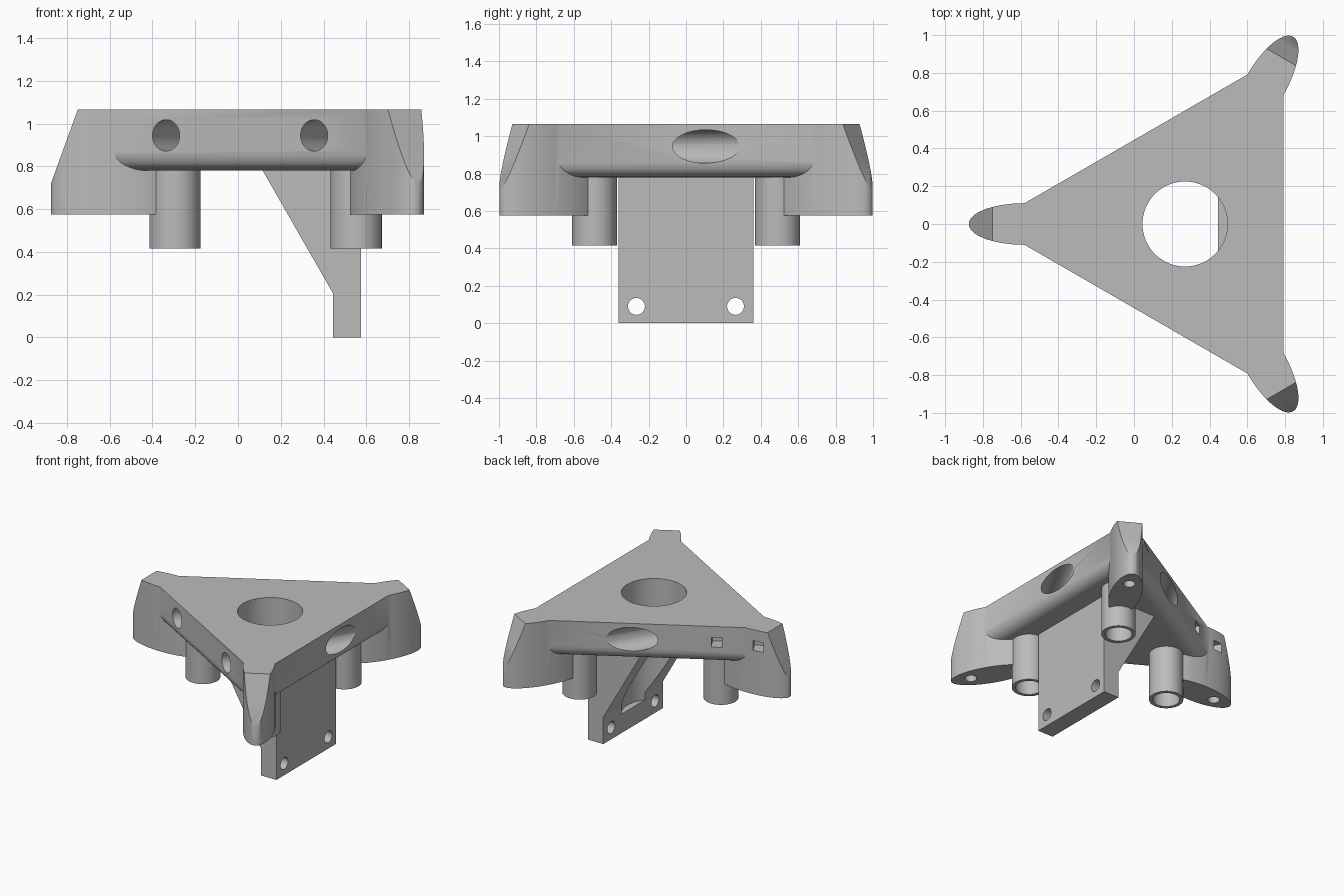
import bpy, bmesh, math
from mathutils import Vector

if "Cube" in bpy.data.objects:
    bpy.data.objects.remove(bpy.data.objects["Cube"], do_unlink=True)

CX = 0.27                 # centre of the triangular frame
TOP, UNDER, LEG_Z = 1.065, 0.78, 0.575
SPOKES = [math.radians(a) for a in (180, 60, -60)]

grey = bpy.data.materials.new("plain_grey")
grey.use_nodes = True
colour = (0.5, 0.5, 0.5, 1)
grey.diffuse_color = colour
grey.node_tree.nodes["Principled BSDF"].inputs["Base Color"].default_value = colour


def polar(angle, along, across=0.0, z=0.0):
    """Point measured from the frame centre along a spoke direction."""
    c, s = math.cos(angle), math.sin(angle)
    return Vector((CX + along * c - across * s, along * s + across * c, z))


def make(name, bm):
    bmesh.ops.recalc_face_normals(bm, faces=bm.faces[:])
    mesh = bpy.data.meshes.new(name)
    bm.to_mesh(mesh)
    bm.free()
    mesh.materials.append(grey)
    ob = bpy.data.objects.new(name, mesh)
    bpy.context.collection.objects.link(ob)
    return ob


def prism(points, offset):
    """Closed prism from an outline and an extrusion vector."""
    bm = bmesh.new()
    face = bm.faces.new([bm.verts.new(p) for p in points])
    new = bmesh.ops.extrude_face_region(bm, geom=[face])["geom"]
    bmesh.ops.translate(bm, vec=offset,
                        verts=[v for v in new if isinstance(v, bmesh.types.BMVert)])
    return bm


def rod(name, start, end, r1, r2=None, sides=64):
    """Cylinder or cone between two points."""
    start, end = Vector(start), Vector(end)
    axis = end - start
    bm = bmesh.new()
    bmesh.ops.create_cone(bm, cap_ends=True, segments=sides, radius1=r1,
                          radius2=r1 if r2 is None else r2, depth=axis.length)
    bm.transform(axis.to_track_quat('Z', 'Y').to_matrix().to_4x4())
    bmesh.ops.translate(bm, vec=(start + end) / 2, verts=bm.verts[:])
    return make(name, bm)


def combine(target, tools, operation='DIFFERENCE'):
    bpy.context.view_layer.objects.active = target
    for tool in tools:
        mod = target.modifiers.new("join", 'BOOLEAN')
        mod.operation, mod.solver, mod.object = operation, 'EXACT', tool
        bpy.ops.object.modifier_apply(modifier=mod.name)
        bpy.data.objects.remove(tool, do_unlink=True)


def finish(ob):
    bpy.ops.object.select_all(action='DESELECT')
    ob.select_set(True)
    bpy.context.view_layer.objects.active = ob
    bpy.ops.object.shade_smooth_by_angle(angle=math.radians(30))


# Triangular frame with clipped corners and a rounded lower rim
outline = [polar(a, 0.85, side, UNDER) for a in reversed(SPOKES) for side in (-0.11, 0.11)]
bm = prism(outline, Vector((0, 0, TOP - UNDER)))
rim = [e for e in bm.edges if all(v.co.z < UNDER + 0.01 for v in e.verts)]
bmesh.ops.bevel(bm, geom=rim, offset=0.09, segments=8, profile=0.5, affect='EDGES')
frame = make("triangular_frame", bm)


# Oval corner legs, trimmed by a sloping outer face
def leg(angle):
    steps = [math.tau * i / 64 for i in range(64)]
    ring = [polar(angle, 0.85 + 0.295 * math.cos(t), 0.11 * math.sin(t), LEG_Z) for t in steps]
    bm = prism(ring, Vector((0, 0, TOP - LEG_Z)))
    out = polar(angle, 1) - polar(angle, 0)
    cut = bmesh.ops.bisect_plane(bm, geom=bm.verts[:] + bm.edges[:] + bm.faces[:],
                                 plane_co=polar(angle, 1.02, 0, TOP),
                                 plane_no=out * 0.345 + Vector((0, 0, 0.125)),
                                 clear_outer=True)
    edges = [g for g in cut["geom_cut"] if isinstance(g, bmesh.types.BMEdge)]
    bmesh.ops.holes_fill(bm, edges=edges)
    return make("corner_leg", bm)


combine(frame, [leg(a) for a in SPOKES], 'UNION')

# Central opening, screw holes, post sockets and angled side channels
cutters = [rod("cut", (CX, 0, 0.5), (CX, 0, 1.3), 0.225, sides=96)]
for a in SPOKES:
    cutters.append(rod("cut", polar(a, 1, 0, 0.5), polar(a, 1, 0, 0.74), 0.042, sides=32))
    cutters.append(rod("cut", polar(a, 0.565, 0, 0.3), polar(a, 0.565, 0, 0.84), 0.095))
for side in (-0.4, 0.4):
    cutters.append(rod("cut", polar(SPOKES[1], -0.56, side, 0.945),
                       polar(SPOKES[1], 0.56, side, 0.945), 0.0725, 0.093))


# Two square sockets on the rear face beside one leg
def socket(x, y):
    normal = Vector((-0.5, 0.866, 0))
    u, w = Vector((0.866, 0.5, 0)) * 0.037, Vector((0, 0, 0.037))
    base = Vector((x, y, 0.945)) - normal * 0.1
    return make("cut", prism([base + u + w, base - u + w, base - u - w, base + u - w],
                             normal * 0.2))


cutters += [socket(-0.405, 0.21), socket(-0.68, 0.10)]
combine(frame, cutters)
finish(frame)

# Hollow round posts under the frame
for name, a in zip(("right_post", "back_left_post", "front_left_post"), SPOKES):
    post = rod(name, polar(a, 0.565, 0, 0.415), polar(a, 0.565, 0, 0.82), 0.12)
    combine(post, [rod("cut", polar(a, 0.565, 0, 0.3), polar(a, 0.565, 0, 0.9), 0.095)])
    finish(post)

# Hanging bracket: plate with a sloping brace, hollowed under the opening
profile = [(0.445, 0), (0.575, 0), (0.575, 0.79), (0.11, 0.79), (0.445, 0.205)]
bracket = make("mounting_bracket",
               prism([Vector((x, -0.36, z)) for x, z in profile], Vector((0, 0.72, 0))))
holes = [rod("cut", (CX, 0, 0.145), (CX, 0, 1.0), 0.225, sides=96)]
for y in (-0.265, 0.265):
    holes.append(rod("cut", (0.3, y, 0.09), (0.7, y, 0.09), 0.045, sides=40))
combine(bracket, holes)
finish(bracket)
